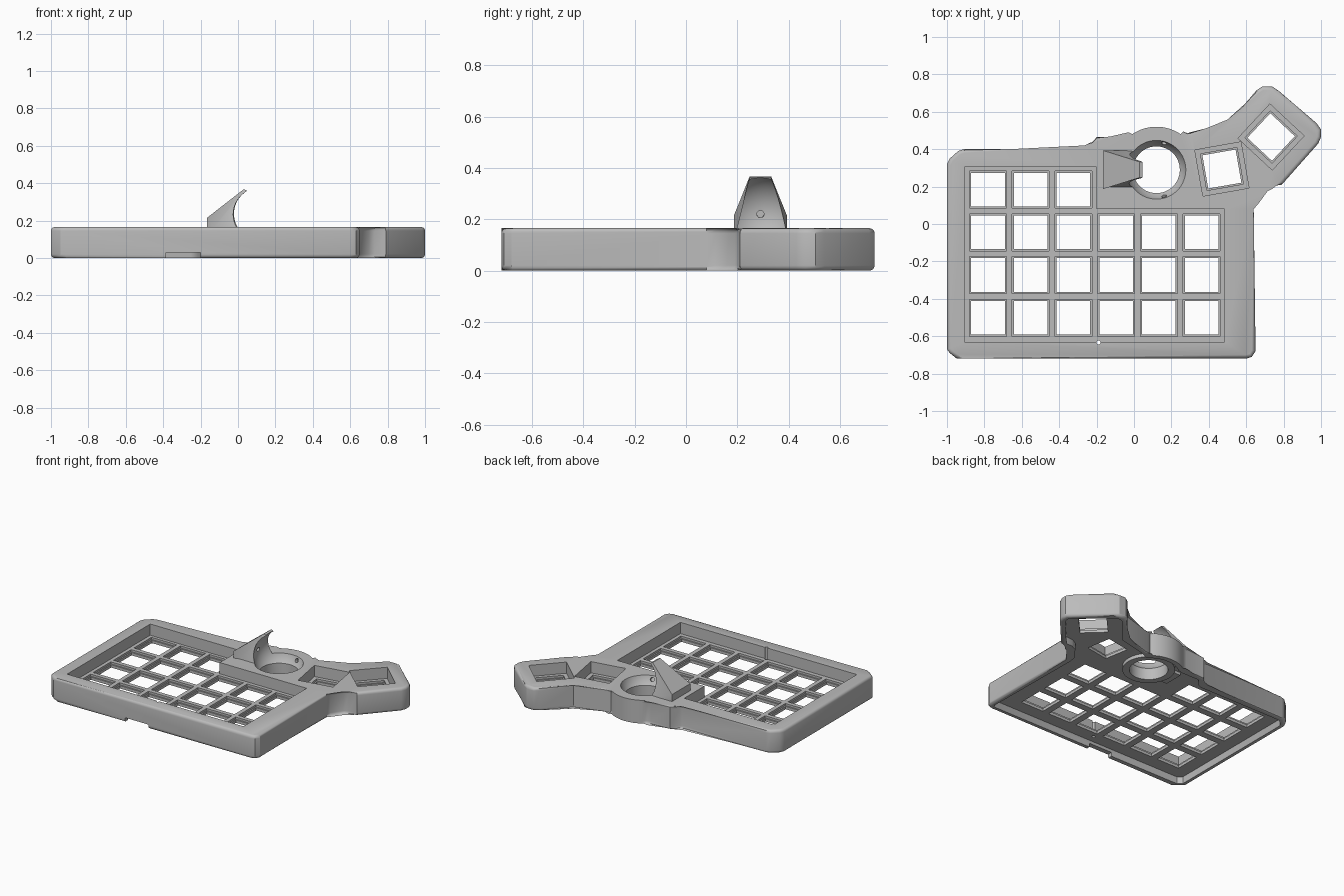
import bpy, bmesh, math
from mathutils import Matrix, Vector

if "Cube" in bpy.data.objects:
    bpy.data.objects.remove(bpy.data.objects["Cube"])

grey = bpy.data.materials.new("plain_grey")
grey.diffuse_color = (0.5, 0.5, 0.5, 1)
grey.use_nodes = True
grey.node_tree.nodes["Principled BSDF"].inputs["Base Color"].default_value = grey.diffuse_color

TOP, PLATE_TOP, PLATE_LOW = 0.165, 0.085, 0.05
BALL = Vector((0.12, 0.29, 0.215))


def make(name, bm):
    bmesh.ops.recalc_face_normals(bm, faces=bm.faces)
    me = bpy.data.meshes.new(name)
    bm.to_mesh(me)
    bm.free()
    ob = bpy.data.objects.new(name, me)
    me.materials.append(grey)
    bpy.context.collection.objects.link(ob)
    return ob


def add_prism(bm, pts, z0, z1):
    lo = [bm.verts.new((x, y, z0)) for x, y in pts]
    hi = [bm.verts.new((x, y, z1)) for x, y in pts]
    bm.faces.new(lo[::-1])
    bm.faces.new(hi)
    for i in range(len(pts)):
        j = (i + 1) % len(pts)
        bm.faces.new((lo[i], lo[j], hi[j], hi[i]))


def prism(name, pts, z0, z1, bevel=0):
    bm = bmesh.new()
    add_prism(bm, pts, z0, z1)
    if bevel:
        rims = [e for e in bm.edges if abs(e.verts[0].co.z - e.verts[1].co.z) < 1e-6]
        bmesh.ops.bevel(bm, geom=rims, offset=bevel, segments=4, profile=0.5, affect='EDGES')
    return make(name, bm)


def square(x, y, size, deg=0):
    r = size / math.sqrt(2)
    return [(x + r * math.cos(math.radians(deg + 45 + 90 * k)),
             y + r * math.sin(math.radians(deg + 45 + 90 * k))) for k in range(4)]


def circle(x, y, r, n=64):
    return [(x + r * math.cos(2 * math.pi * k / n), y + r * math.sin(2 * math.pi * k / n)) for k in range(n)]


def rect(x0, x1, y0, y1):
    return [(x0, y0), (x1, y0), (x1, y1), (x0, y1)]


def inset(pts, d):
    out = []
    for i, p in enumerate(pts):
        p = Vector(p)
        a = (p - Vector(pts[i - 1])).normalized()
        b = (Vector(pts[(i + 1) % len(pts)]) - p).normalized()
        na, nb = Vector((-a.y, a.x)), Vector((-b.y, b.x))
        out.append(tuple(p + (na + nb) * d / (1 + na.dot(nb))))
    return out


def combine(body, tool, op='DIFFERENCE'):
    mod = body.modifiers.new("combine", 'BOOLEAN')
    mod.operation, mod.solver, mod.object = op, 'EXACT', tool
    bpy.context.view_layer.objects.active = body
    bpy.ops.object.modifier_apply(modifier=mod.name)
    bpy.data.objects.remove(tool, do_unlink=True)


# Case outline: keypad, ball socket bulge, angled thumb wing
bulge = [(BALL.x + 0.23 * math.cos(math.radians(a)), BALL.y + 0.23 * math.sin(math.radians(a)))
         for a in range(52, 129, 4)]
outline = [(-1, -0.67), (-0.985, -0.69), (-0.95, -0.718), (-0.92, -0.72), (0.60, -0.72), (0.63, -0.71),
           (0.65, -0.68), (0.64, 0.08), (0.645, 0.115), (0.70, 0.19), (0.73, 0.205), (0.79, 0.21),
           (0.985, 0.43), (1, 0.465), (1, 0.505), (0.975, 0.54), (0.77, 0.715), (0.74, 0.735),
           (0.685, 0.735), (0.655, 0.715), (0.51, 0.54), (0.30, 0.49)] + bulge + [
           (-0.05, 0.465), (-0.20, 0.465), (-0.24, 0.41), (-0.26, 0.40), (-0.91, 0.40), (-0.94, 0.39),
           (-0.985, 0.35), (-1, 0.32)]
case = prism("keyboard_case", outline, 0, TOP, 0.02)

# Hollow underside
combine(case, prism("underside", inset(outline, 0.035), -0.05, PLATE_LOW))

# Recesses around the keys
main = [(-0.905, -0.63), (0.485, -0.63), (0.485, 0.08), (-0.2, 0.08), (-0.2, 0.305), (-0.905, 0.305)]
thumbs = [(0.47, 0.294, 10), (0.733, 0.465, -43)]
combine(case, prism("key_recess", main, PLATE_TOP, 0.3))
for x, y, a in thumbs:
    combine(case, prism("thumb_recess", square(x, y, 0.25, a), PLATE_TOP, 0.3))

# Stepped switch openings
keys = [(-0.781 + 0.2285 * c, 0.184 - 0.2285 * r, 0)
        for r in range(4) for c in range(3 if r == 0 else 6)] + thumbs
for size, z0 in ((0.18, -0.1), (0.198, 0.07)):
    bm = bmesh.new()
    for x, y, a in keys:
        add_prism(bm, square(x, y, size, a), z0, 0.12)
    combine(case, make("switch_openings", bm))

# Ball socket collar and sensor mount below
combine(case, prism("socket_collar", circle(BALL.x, BALL.y, 0.17), 0.025, 0.12), 'UNION')
combine(case, prism("sensor_mount", rect(-0.09, 0.0, 0.22, 0.36), 0.03, 0.07), 'UNION')

# Tapered ball guard: (x, z, half width) along its side profile
profile = [(-0.165, 0.12, 0.103), (-0.165, 0.215, 0.103), (0.03, 0.367, 0.042),
           (0.046, 0.362, 0.040), (0.06, 0.12, 0.103)]
bm = bmesh.new()
sides = [[bm.verts.new((x, BALL.y + s * w, z)) for x, z, w in profile] for s in (-1, 1)]
for i in range(5):
    j = (i + 1) % 5
    bm.faces.new((sides[0][i], sides[0][j], sides[1][j], sides[1][i]))
for s in sides:
    bm.faces.new(s)
bmesh.ops.triangulate(bm, faces=bm.faces)
combine(case, make("ball_guard", bm), 'UNION')

# Spherical seat and the opening beneath it
bm = bmesh.new()
bmesh.ops.create_uvsphere(bm, u_segments=64, v_segments=32, radius=0.165, matrix=Matrix.Translation(BALL))
combine(case, make("ball_space", bm))
combine(case, prism("socket_opening", circle(BALL.x, BALL.y, 0.125), -0.1, 0.15))

# Bearing dimples in the seat
for direction in ((-1, 0, 0.03), (0.28, 0.96, -0.5), (0.28, -0.96, -0.5)):
    d = Vector(direction).normalized()
    bm = bmesh.new()
    bmesh.ops.create_cone(bm, cap_ends=True, segments=20, radius1=0.014, radius2=0.014, depth=0.06,
                          matrix=Matrix.Translation(BALL + d * 0.155) @ d.to_track_quat('Z', 'Y').to_matrix().to_4x4())
    combine(case, make("dimple", bm))

# Cable notch in the front wall and reset pin hole
combine(case, prism("cable_notch", rect(-0.385, -0.2, -0.8, -0.66), -0.05, 0.028))
combine(case, prism("pin_hole", circle(-0.19, -0.633, 0.011, 16), -0.1, 0.3))

bpy.ops.object.select_all(action='DESELECT')
case.select_set(True)
bpy.context.view_layer.objects.active = case
bpy.ops.object.shade_smooth_by_angle(angle=math.radians(32))
